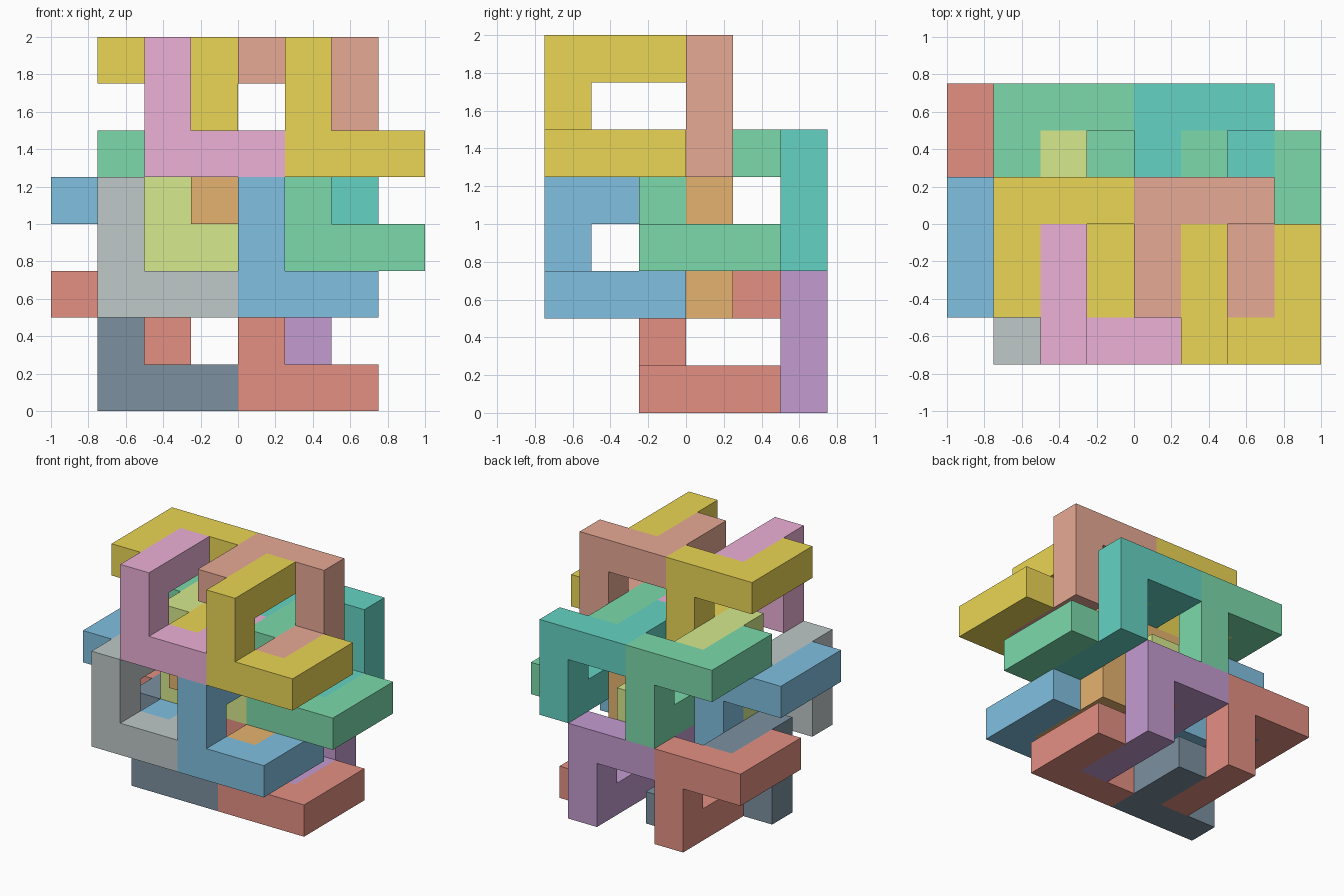
import bpy, bmesh
from mathutils import Vector

if "Cube" in bpy.data.objects:
    bpy.data.objects.remove(bpy.data.objects["Cube"])

CELL = 0.25
ORIGIN = Vector((-1.0, -0.75, 0.0))

# Bent-bar centre paths in grid cells: one opens to the front, one to the back
FRONT_HOOK = [(1, 1, 7), (1, 3, 7), (3, 3, 7), (3, 3, 5), (3, 1, 5)]
BACK_HOOK = [(2, 2, 7), (2, 0, 7), (2, 0, 5), (4, 0, 5), (4, 2, 5)]


def path_cells(path, offset):
    """All grid cells covered by a right-angled path."""
    cells = set()
    for a, b in zip(path, path[1:]):
        a, b = Vector(a), Vector(b)
        n = round((b - a).length)
        for s in range(n + 1):
            p = a.lerp(b, s / n) + Vector(offset)
            cells.add(tuple(round(c) for c in p))
    return cells


def bent_bar(name, path, offset, rgb):
    """Closed square-section bar following the path."""
    cells = path_cells(path, offset)
    bm = bmesh.new()
    for cell in cells:
        for axis in range(3):
            for side in (0, 1):
                near = list(cell)
                near[axis] += 2 * side - 1
                if tuple(near) in cells:
                    continue
                u, v = (axis + 1) % 3, (axis + 2) % 3
                ring = [(0, 0), (1, 0), (1, 1), (0, 1)]
                verts = []
                for du, dv in (ring if side else ring[::-1]):
                    p = Vector(cell)
                    p[axis] += side
                    p[u] += du
                    p[v] += dv
                    verts.append(bm.verts.new(ORIGIN + p * CELL))
                bm.faces.new(verts)
    bmesh.ops.remove_doubles(bm, verts=bm.verts, dist=1e-4)
    bmesh.ops.dissolve_limit(bm, angle_limit=0.01, verts=bm.verts, edges=bm.edges)
    mesh = bpy.data.meshes.new(name)
    bm.to_mesh(mesh)
    bm.free()
    obj = bpy.data.objects.new(name, mesh)
    bpy.context.collection.objects.link(obj)
    mat = bpy.data.materials.new(name + "_colour")
    mat.diffuse_color = (*rgb, 1)
    mat.use_nodes = True
    mat.node_tree.nodes["Principled BSDF"].inputs["Base Color"].default_value = mat.diffuse_color
    mesh.materials.append(mat)


YELLOW, SALMON, PINK = (0.83, 0.67, 0.09), (0.80, 0.40, 0.30), (0.84, 0.44, 0.67)
GREEN, TEAL, LIME = (0.20, 0.70, 0.41), (0.13, 0.65, 0.55), (0.67, 0.82, 0.27)
BLUE, ORANGE, GREY = (0.22, 0.53, 0.75), (0.79, 0.45, 0.16), (0.52, 0.58, 0.58)
RED, PURPLE, NAVY = (0.78, 0.28, 0.23), (0.55, 0.33, 0.63), (0.20, 0.28, 0.35)

# Each layer: name, grid offset, colours of left/right front and back hooks
LAYERS = [
    ("top", (0, 0, 0), (YELLOW, SALMON, PINK, YELLOW)),
    ("upper_rear", (0, 2, -2), (GREEN, TEAL, LIME, GREEN)),
    ("lower_front", (-1, 0, -3), (BLUE, ORANGE, GREY, BLUE)),
    ("bottom", (-1, 2, -5), (RED, PURPLE, NAVY, RED)),
]
for layer, (x, y, z), cols in LAYERS:
    for i, side in enumerate(("left", "right")):
        shift = (x + 3 * i, y, z)
        bent_bar(f"{layer}_{side}_front_hook", FRONT_HOOK, shift, cols[i])
        bent_bar(f"{layer}_{side}_back_hook", BACK_HOOK, shift, cols[2 + i])
